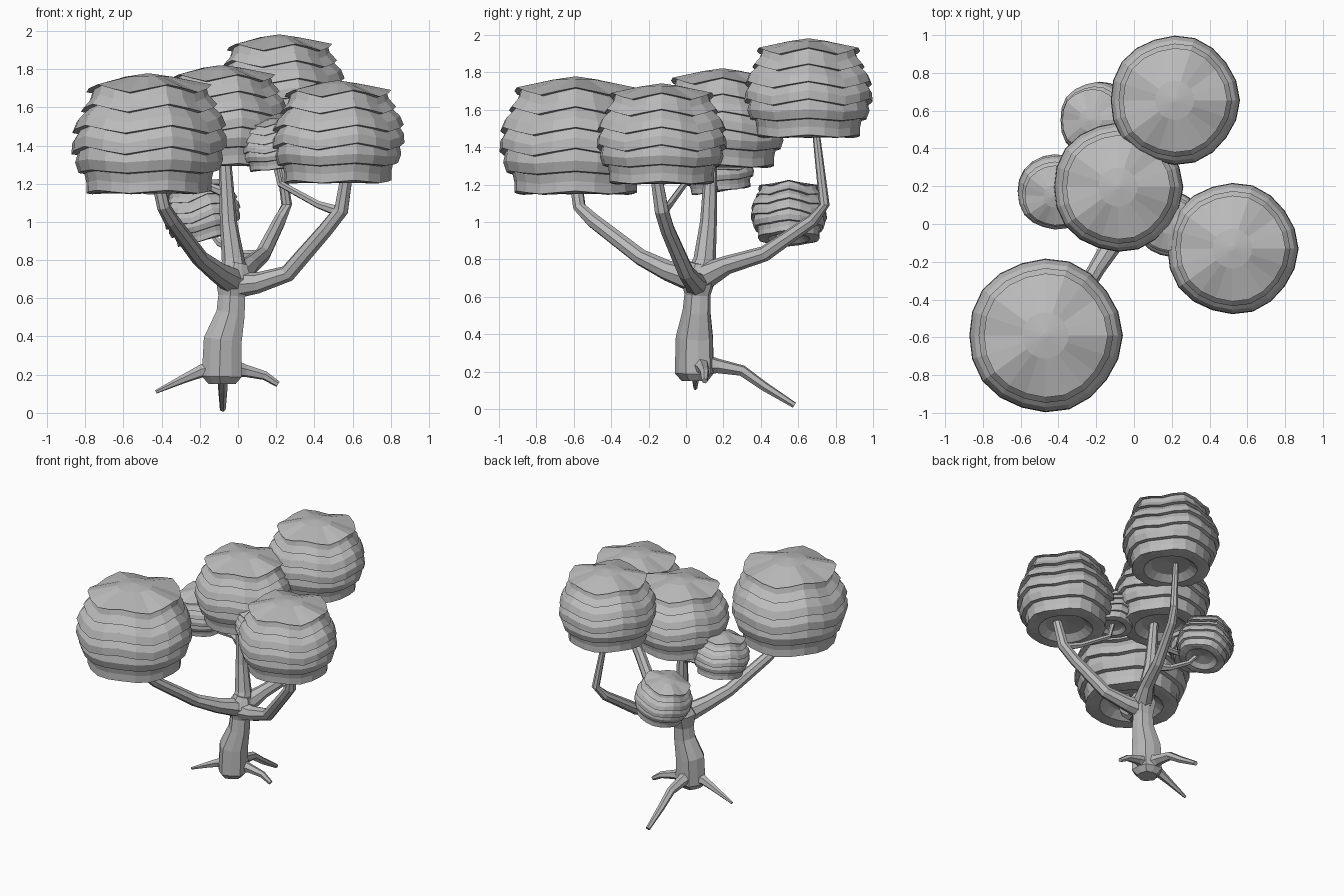
import bpy, bmesh
from math import sin, cos, pi, radians, sqrt
from mathutils import Vector, Euler

cube = bpy.data.objects.get("Cube")
if cube:
    bpy.data.objects.remove(cube)

grey = bpy.data.materials.new("plain grey")
grey.use_nodes = True
shade = (0.5, 0.5, 0.5, 1)
grey.diffuse_color = shade
grey.node_tree.nodes["Principled BSDF"].inputs["Base Color"].default_value = shade


def skin_rings(name, rings):
    """Bridge equal rings of points into one capped flat-shaded object."""
    bm = bmesh.new()
    loops = [[bm.verts.new(p) for p in ring] for ring in rings]
    n = len(loops[0])
    for low, high in zip(loops, loops[1:]):
        for i in range(n):
            j = (i + 1) % n
            bm.faces.new((low[i], low[j], high[j], high[i]))
    bm.faces.new(loops[0][::-1])
    bm.faces.new(loops[-1])
    bmesh.ops.recalc_face_normals(bm, faces=bm.faces)
    mesh = bpy.data.meshes.new(name)
    bm.to_mesh(mesh)
    bm.free()
    mesh.materials.append(grey)
    obj = bpy.data.objects.new(name, mesh)
    bpy.context.collection.objects.link(obj)
    return obj


def limb(name, path, sides=8, flute=0.0):
    """Tapered tube along (x, y, z, radius) points."""
    pts = [Vector(p[:3]) for p in path]
    side = None
    rings = []
    for k, p in enumerate(pts):
        tangent = (pts[min(k + 1, len(pts) - 1)] - pts[max(k - 1, 0)]).normalized()
        if side is None:
            side = tangent.orthogonal()
        side = (side - tangent * side.dot(tangent)).normalized()
        up = tangent.cross(side)
        ring = []
        for i in range(sides):
            a = 2 * pi * i / sides
            r = path[k][3] * (1 + flute * (-1) ** i)
            ring.append(p + side * cos(a) * r + up * sin(a) * r)
        rings.append(ring)
    return skin_rings(name, rings)


def canopy(name, centre, radius, tilt=(0, 0)):
    """Flattened ball of overlapping leaf layers, hollow underneath."""
    dome = 0.87
    profile = [(0.03, dome, 0), (0.3, 0.83, 0)]
    ledges = [0.68, 0.43, 0.16, -0.11, -0.38, -0.64]
    for k, h in enumerate(ledges):
        r = max(sqrt(1 - (h / dome) ** 2), 0.8)
        wave = 0.05 if h > -0.3 else 0.02
        if k:
            mid = (h + ledges[k - 1]) / 2
            profile.append((sqrt(1 - (mid / dome) ** 2) * 0.985, mid, wave))
        profile += [(r, h, wave), (r - 0.075, h - 0.012, wave)]
    profile += [(0.55, -0.66, 0), (0.4, -0.55, 0), (0.03, -0.5, 0)]
    turn = Euler((radians(tilt[0]), radians(tilt[1]), 0)).to_matrix()
    rings = []
    for r, h, wave in profile:
        ring = []
        for i in range(20):
            a = 2 * pi * i / 20
            zig = cos(5 * a)
            rr = r * (1 + 0.012 * zig)
            ring.append(Vector(centre) + turn @ Vector(
                (rr * cos(a), rr * sin(a), h + wave * zig)) * radius)
        rings.append(ring)
    return skin_rings(name, rings)


# Leaf canopies
canopy("front_canopy", (-0.47, -0.59, 1.42), 0.41)
canopy("left_canopy", (0.52, -0.13, 1.435), 0.35)
canopy("centre_canopy", (-0.085, 0.195, 1.52), 0.345)
canopy("back_canopy", (0.215, 0.655, 1.68), 0.345)
canopy("small_back_canopy", (-0.19, 0.55, 1.04), 0.205, (0, -14))
canopy("small_right_canopy", (-0.42, 0.17, 1.295), 0.2, (8, 0))
canopy("small_left_canopy", (0.19, 0.0, 1.39), 0.175, (0, -5))

# Trunk with a swollen fork
limb("trunk", [(-.08, .05, .15, .07), (-.08, .05, .19, .105), (-.075, .05, .38, .1),
               (-.035, .06, .52, .075), (-.03, .065, .61, .07),
               (-.02, .07, .7, .095), (-.01, .08, .78, .06)], 10, 0.06)

# Main branches
limb("front_branch", [(-.01, .08, .68, .075), (-.11, -.1, .74, .055), (-.2, -.24, .81, .045),
                      (-.35, -.5, 1.01, .04), (-.39, -.57, 1.08, .035), (-.42, -.59, 1.22, .035)])
limb("left_branch", [(-.03, .06, .67, .075), (.1, .04, .68, .055), (.26, 0, .73, .045),
                     (.46, -.1, .96, .04), (.54, -.13, 1.06, .04), (.57, -.16, 1.25, .033)])
limb("centre_branch", [(-.02, .07, .68, .085), (-.025, .1, .8, .06),
                       (-.05, .12, 1.0, .045), (-.07, .135, 1.35, .032)])
limb("back_branch", [(-.02, .06, .69, .08), (.06, .22, .77, .05), (.13, .42, .83, .042),
                     (.22, .68, 1.01, .034), (.255, .74, 1.09, .028), (.2, .695, 1.48, .02)])

# Twigs to the small canopies
limb("small_left_twig", [(.54, -.13, 1.05, .03), (.42, -.09, 1.09, .02),
                         (.22, -.01, 1.2, .018), (.19, 0, 1.33, .018)], 6)
limb("small_right_twig", [(-.06, .125, 1.15, .03), (-.14, .14, 1.18, .022),
                          (-.34, .16, 1.175, .02), (-.41, .17, 1.25, .018)], 6)
limb("small_back_twig", [(.12, .38, .82, .035), (.02, .42, .83, .022),
                         (-.1, .48, .89, .018), (-.17, .53, .98, .016)], 6)

# Roots
limb("right_root", [(-.08, .05, .23, .07), (-.19, .05, .22, .035),
                    (-.28, .05, .18, .024), (-.43, .05, .11, .01)], 6)
limb("left_root", [(-.07, .07, .24, .06), (.04, .09, .22, .033),
                   (.14, .1, .195, .024), (.21, .1, .15, .016)], 6)
limb("back_root", [(-.08, .06, .24, .07), (-.08, .17, .23, .04), (-.08, .3, .205, .03),
                   (-.08, .42, .12, .025), (-.08, .58, .02, .016)], 6)
